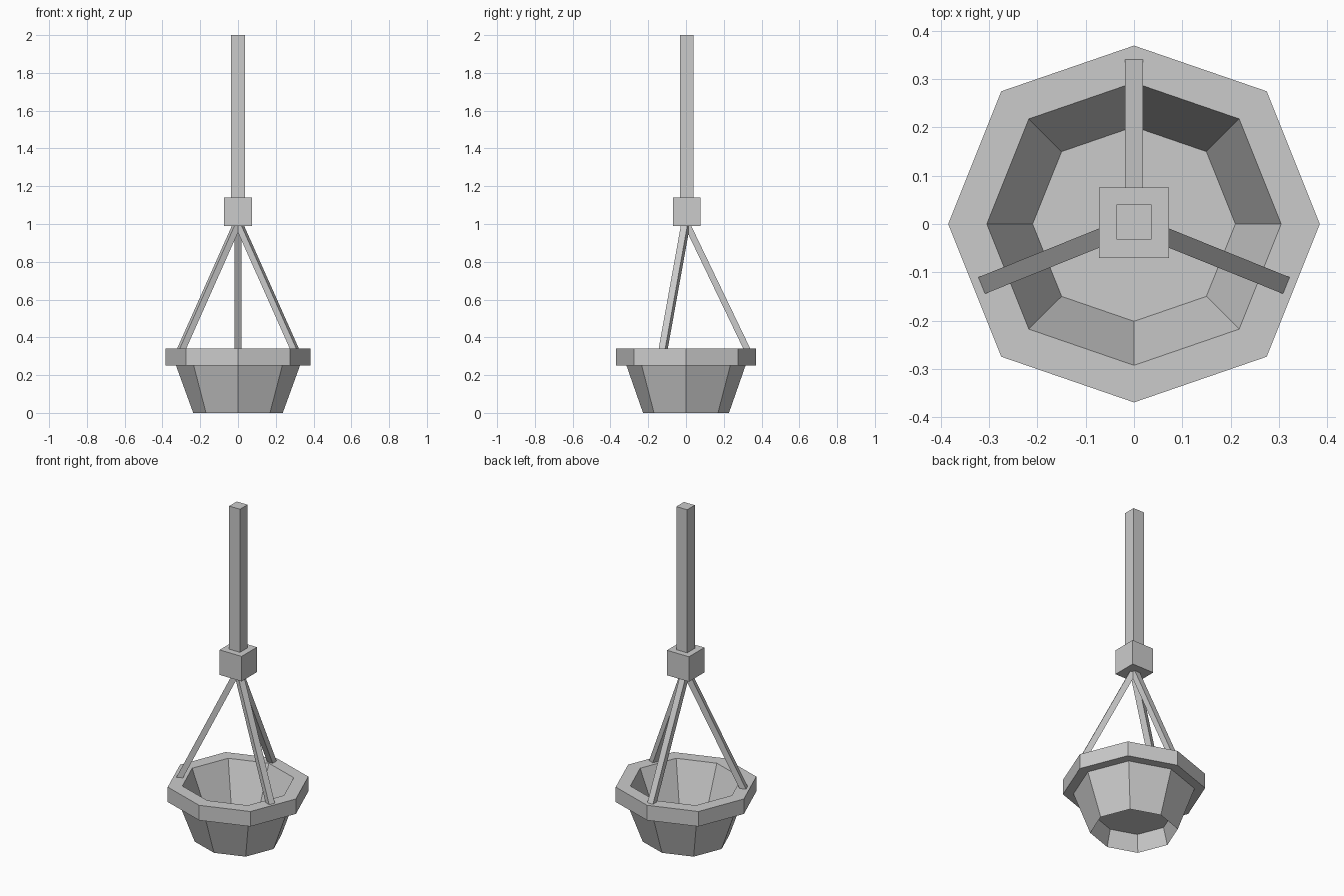
import bpy, bmesh, math
from mathutils import Vector

if "Cube" in bpy.data.objects:
    bpy.data.objects.remove(bpy.data.objects["Cube"])


def finish(name, bm):
    bmesh.ops.recalc_face_normals(bm, faces=bm.faces)
    mesh = bpy.data.meshes.new(name)
    bm.to_mesh(mesh)
    bm.free()
    obj = bpy.data.objects.new(name, mesh)
    bpy.context.collection.objects.link(obj)
    return obj


def skin(bm, rings):
    # joins consecutive vertex rings with quads
    for a, b in zip(rings, rings[1:]):
        n = len(a)
        for i in range(n):
            j = (i + 1) % n
            bm.faces.new((a[i], a[j], b[j], b[i]))


def bar(name, bottom, top):
    # box or slanted bar between two four-point outlines
    bm = bmesh.new()
    rings = [[bm.verts.new(p) for p in outline] for outline in (bottom, top)]
    skin(bm, rings)
    for r in rings:
        bm.faces.new(r)
    return finish(name, bm)


def rect(x0, x1, y0, y1, z):
    return [Vector(p) for p in ((x0, y0, z), (x1, y0, z), (x1, y1, z), (x0, y1, z))]


# pot: eight-sided bowl with a thick rim, open recess under the raised floor
def octagon(bm, r, z):
    verts = []
    for i in range(8):
        a = i * math.pi / 4
        s = 1.01 if i % 2 else (1.0 if i % 4 == 0 else 0.96)
        verts.append(bm.verts.new((r * s * math.cos(a), r * s * math.sin(a), z)))
    return verts


bm = bmesh.new()
profile = [(0.21, 0.10), (0.305, 0.34), (0.385, 0.34), (0.385, 0.25),
           (0.328, 0.25), (0.237, 0.0)]
rings = [octagon(bm, r, z) for r, z in profile]
skin(bm, rings + [rings[0]])
bm.faces.new(rings[0])
finish("pot", bm)

# three slanted hanger straps meeting below the knot
for label, angle in (("back", 90), ("left", 202), ("right", -22)):
    a = math.radians(angle)
    out = Vector((math.cos(a), math.sin(a), 0))
    side = Vector((-math.sin(a), math.cos(a), 0)) * 0.0185

    def section(r0, r1, z):
        up = Vector((0, 0, z))
        return [out * r0 - side + up, out * r1 - side + up,
                out * r1 + side + up, out * r0 + side + up]

    bar(label + "_strap", section(0.312, 0.349, 0.322), section(-0.014, 0.023, 1.0))

# knot and hanging pole
bar("knot", rect(-0.073, 0.073, -0.07, 0.076, 0.99), rect(-0.073, 0.073, -0.07, 0.076, 1.14))
bar("pole", rect(-0.036, 0.036, -0.032, 0.04, 1.13), rect(-0.036, 0.036, -0.032, 0.04, 2.0))
